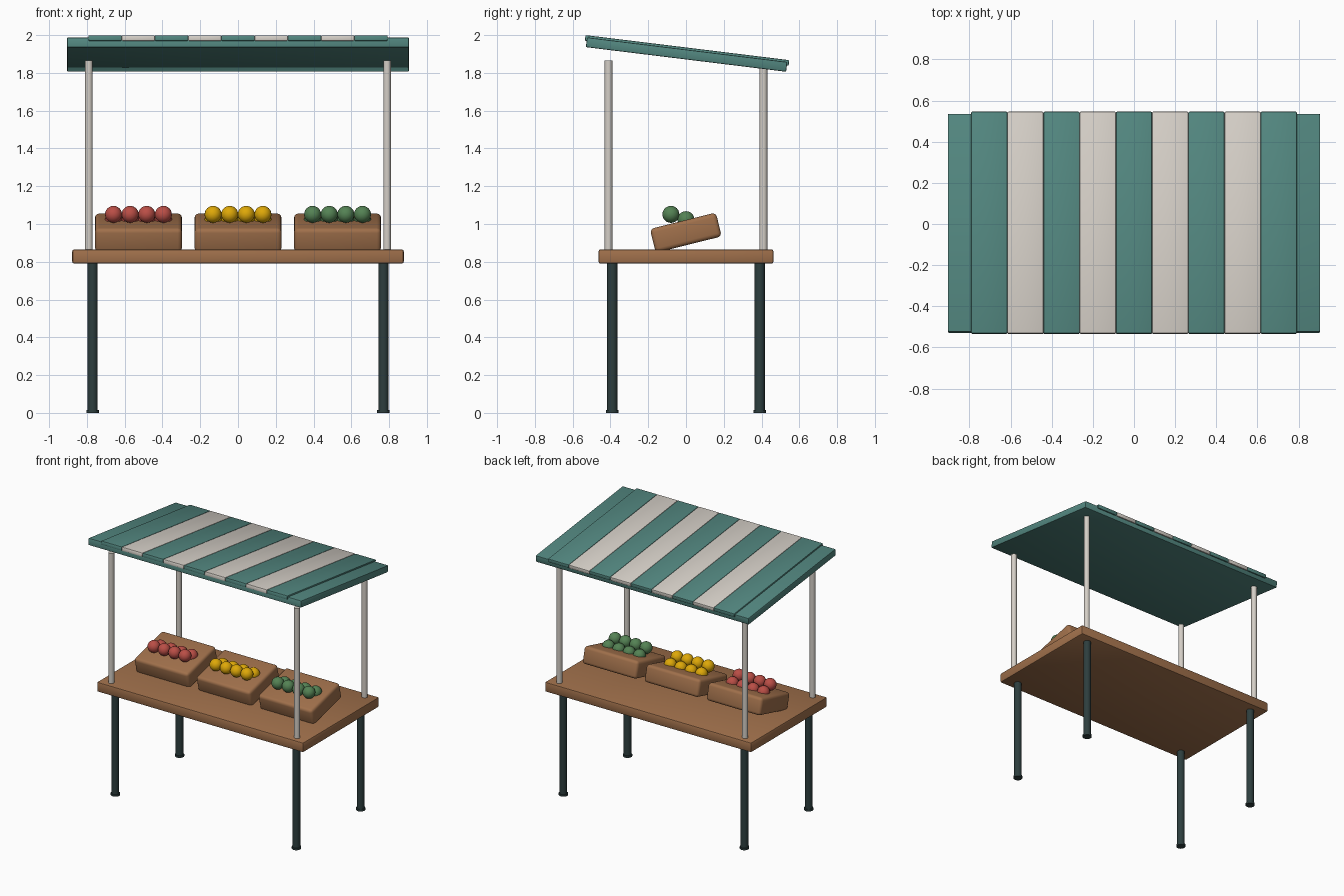
import bpy, math
from mathutils import Matrix, Vector

if "Cube" in bpy.data.objects:
    bpy.data.objects.remove(bpy.data.objects["Cube"])


def material(name, r, g, b):
    lin = [((c / 255 + 0.055) / 1.055) ** 2.4 if c > 10 else c / 255 / 12.92 for c in (r, g, b)]
    m = bpy.data.materials.new(name)
    m.diffuse_color = (*lin, 1)
    m.use_nodes = True
    m.node_tree.nodes["Principled BSDF"].inputs["Base Color"].default_value = m.diffuse_color
    return m


TEAL = material("teal canvas", 82, 134, 127)
CREAM = material("cream", 212, 206, 198)
WOOD = material("brown wood", 160, 112, 75)
DARK = material("dark metal", 45, 62, 62)
RED = material("red fruit", 186, 78, 70)
YELLOW = material("yellow fruit", 222, 168, 8)
GREEN = material("green fruit", 84, 130, 84)


def finish(name, mat):
    o = bpy.context.object
    o.name = name
    o.data.materials.append(mat)
    return o


def box(name, loc, size, mat, bevel, tilt=0, segments=2):
    bpy.ops.mesh.primitive_cube_add(size=1)
    o = finish(name, mat)
    o.data.transform(Matrix.Diagonal((*size, 1)))
    o.location = loc
    o.rotation_euler.x = tilt
    m = o.modifiers.new("bevel", 'BEVEL')
    m.width, m.segments = bevel, segments
    bpy.ops.object.modifier_apply(modifier="bevel")
    bpy.ops.object.shade_smooth_by_angle(angle=math.radians(40))
    return o


def rod(name, x, y, z0, z1, r, mat):
    bpy.ops.mesh.primitive_cylinder_add(vertices=20, radius=r, depth=z1 - z0,
                                        location=(x, y, (z0 + z1) / 2))
    finish(name, mat)
    bpy.ops.object.shade_smooth_by_angle(angle=math.radians(40))


# counter, legs with feet, and canopy poles
box("counter", (0, 0, 0.828), (1.755, 0.925, 0.075), WOOD, 0.01)
for sx in (-1, 1):
    for sy in (-1, 1):
        rod("leg", sx * 0.77, sy * 0.39, 0.0, 0.80, 0.027, DARK)
        rod("foot", sx * 0.77, sy * 0.39, 0.0, 0.014, 0.033, DARK)
        rod("pole", sx * 0.79, sy * 0.41, 0.85, 1.865, 0.021, CREAM)

# tilted canopy slab with alternating stripes
tilt = math.radians(-7)
centre = Vector((0, 0.003, 1.897))
up = Vector((0, math.sin(-tilt), math.cos(tilt)))
box("canopy", centre, (1.81, 1.068, 0.052), TEAL, 0.006, tilt)
for i in range(9):
    loc = centre + up * 0.022 + Vector(((i - 4) * 0.176, 0, 0))
    box("canopy_stripe", loc, (0.176, 1.087, 0.03), CREAM if i % 2 else TEAL, 0.006, tilt)

# tilted crates, each with two rows of fruit
for cx, mat in ((-0.527, RED), (0, YELLOW), (0.527, GREEN)):
    box("crate", (cx, -0.001, 0.954), (0.46, 0.36, 0.13), WOOD, 0.022, math.radians(14), 3)
    for row in range(2):
        for k in range(4):
            bpy.ops.mesh.primitive_uv_sphere_add(
                segments=20, ring_count=12, radius=0.045,
                location=(cx + (k - 1.5) * 0.088, -0.08 + row * 0.08, 1.051 - row * 0.028))
            finish("fruit", mat)
            bpy.ops.object.shade_smooth()
